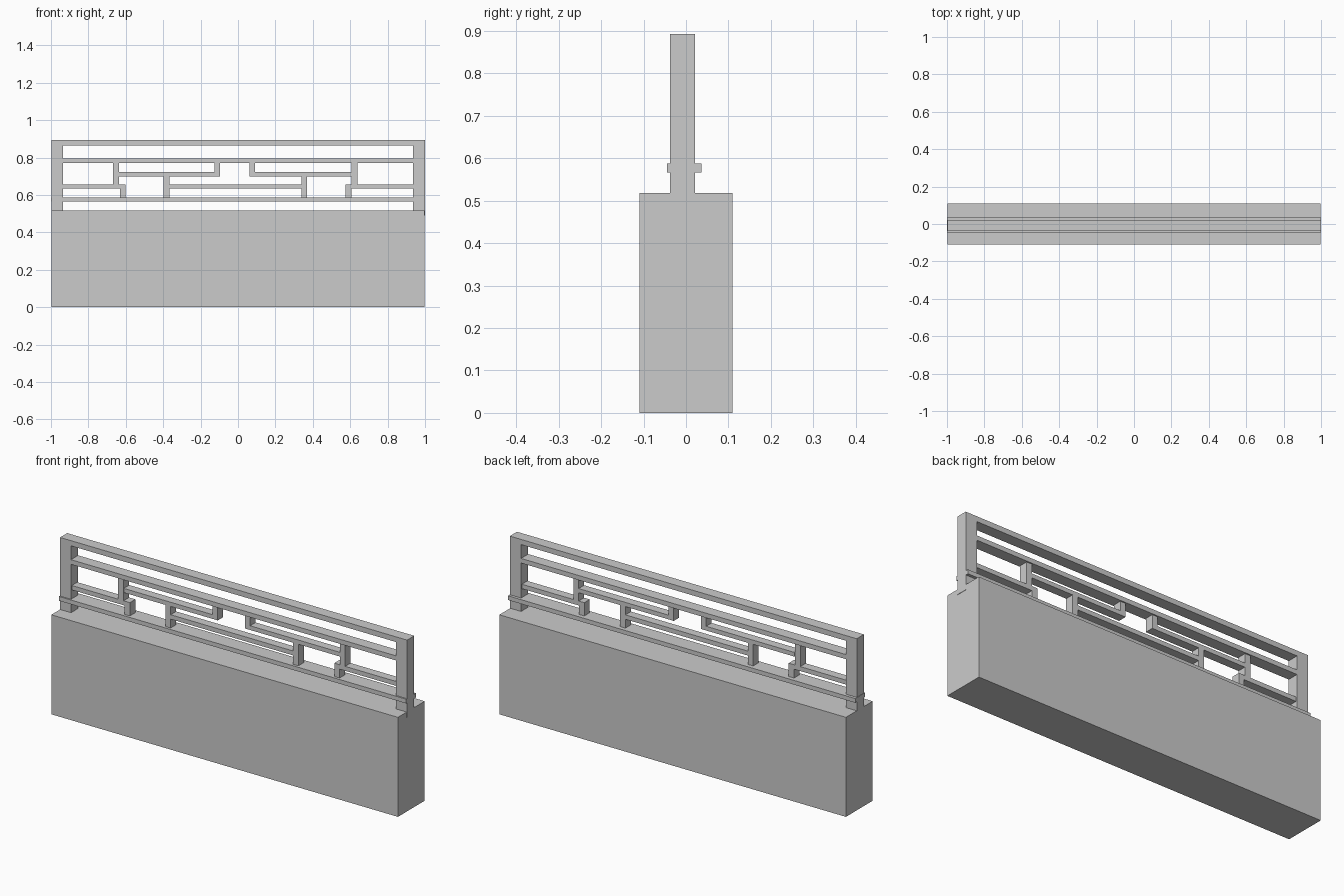
import bpy

cube = bpy.data.objects.get("Cube")
if cube:
    bpy.data.objects.remove(cube, do_unlink=True)

grey = bpy.data.materials.new("plain_grey")
grey.use_nodes = True
colour = (0.6, 0.6, 0.6, 1)
grey.diffuse_color = colour
grey.node_tree.nodes["Principled BSDF"].inputs["Base Color"].default_value = colour


def box(name, x, y, z):
    """Box spanning the given (low, high) ranges."""
    spans = (x, y, z)
    bpy.ops.mesh.primitive_cube_add(size=1, location=[sum(s) / 2 for s in spans])
    ob = bpy.context.object
    ob.name = name
    ob.scale = [s[1] - s[0] for s in spans]
    bpy.ops.object.transform_apply(location=False, rotation=False, scale=True)
    ob.data.materials.append(grey)
    return ob


FRAME = (-0.038, 0.021)    # depth of posts and rails
LATTICE = (-0.031, 0.014)  # depth of the infill bars
BASE_TOP = 0.518
TOP = 0.893
LOW_RAIL = (0.566, 0.588)
MID_RAIL = (0.77, 0.794)
HIGH_BAR = (0.70, 0.722)
LOW_BAR = (0.634, 0.657)

# Solid wall below
box("wall_base", (-0.998, 0.998), (-0.11, 0.11), (0, BASE_TOP))

# End posts; the left one hangs slightly over the wall end
box("right_post", (-0.998, -0.935), FRAME, (BASE_TOP, TOP))
box("left_post", (0.935, 1.0), FRAME, (0.49, TOP))

# Long rails
box("top_rail", (-0.935, 0.935), FRAME, (0.866, TOP))
box("middle_rail", (-0.935, 0.935), FRAME, MID_RAIL)
box("lower_rail", (-1.0, 1.0), (-0.045, 0.036), LOW_RAIL)

# Horizontal lattice bars
box("right_high_bar", (-0.636, -0.096), LATTICE, HIGH_BAR)
box("left_high_bar", (0.061, 0.61), LATTICE, HIGH_BAR)
box("right_low_bar", (-0.935, -0.631), LATTICE, LOW_BAR)
box("left_low_bar", (0.607, 0.935), LATTICE, LOW_BAR)
box("centre_low_bar", (-0.366, 0.34), LATTICE, LOW_BAR)

# Vertical lattice bars: hung from the middle rail, or standing on the lower rail
HANG_SHORT = (HIGH_BAR[0], MID_RAIL[0])
HANG_LONG = (LOW_BAR[1], MID_RAIL[0])
STAND_SHORT = (LOW_RAIL[1], LOW_BAR[1])
STAND_LONG = (LOW_RAIL[1], HIGH_BAR[0])
for name, x, z in (
    ("right_outer_hanger", -0.668, HANG_LONG),
    ("right_inner_hanger", -0.126, HANG_SHORT),
    ("left_inner_hanger", 0.061, HANG_SHORT),
    ("left_outer_hanger", 0.608, HANG_LONG),
    ("right_outer_stub", -0.632, STAND_SHORT),
    ("right_inner_upright", -0.397, STAND_LONG),
    ("left_inner_upright", 0.339, STAND_LONG),
    ("left_outer_stub", 0.576, STAND_SHORT),
):
    box(name, (x, x + 0.031), LATTICE, z)
